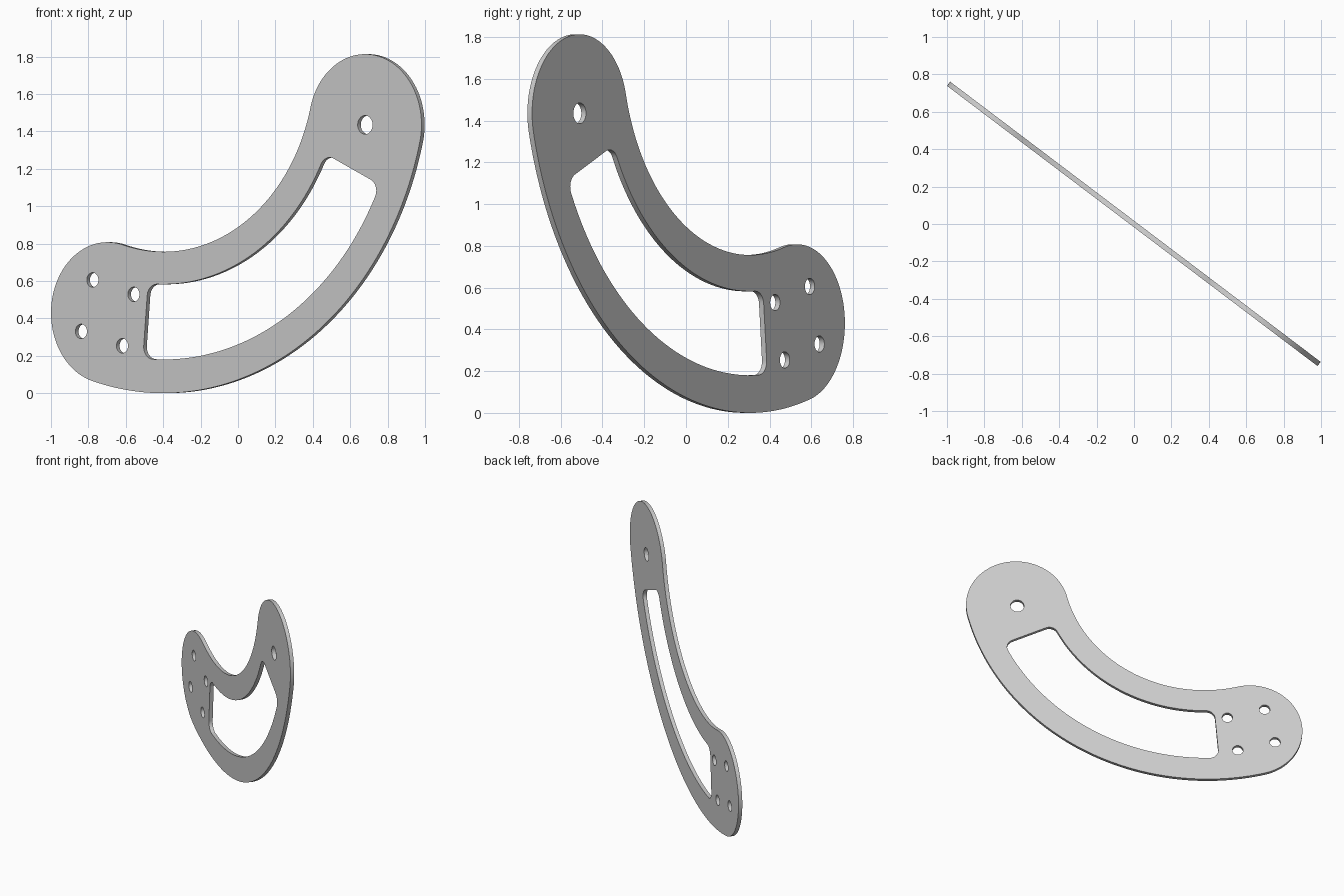
import bpy, bmesh
from math import sin, cos, asin, radians, degrees

if "Cube" in bpy.data.objects:
    bpy.data.objects.remove(bpy.data.objects["Cube"])

CENTRE = (-0.49, 1.772)        # centre of the arm's curvature, in the plate's plane
R, HALF = 1.394, 0.378         # centreline radius, half width of the arm
A0, A1 = -15.6, 76.0           # end angles, measured from straight down
THICK = 0.028
TURN = -37.1                   # plate's rotation about z


def polar(c, r, deg):
    a = radians(deg)
    return (c[0] + r * sin(a), c[1] - r * cos(a))


def arc(c, r, d0, d1, n):
    return [polar(c, r, d0 + (d1 - d0) * i / n) for i in range(n + 1)]


def circle(c, r, n=40):
    return arc(c, r, 0, 360, n)[:-1]


left_end, right_end = polar(CENTRE, R, A0), polar(CENTRE, R, A1)

# Outline: curved slot shape with round ends
outline = (arc(CENTRE, R + HALF, A0, A1, 72) + arc(right_end, HALF, A1, A1 + 180, 48)
           + arc(CENTRE, R - HALF, A1, A0, 72) + arc(left_end, HALF, A0 + 180, A0 + 360, 48))

# Window: curved opening with radial ends and rounded corners
RO, RI, F, W0, W1 = 1.592, 1.19, 0.065, -4.95, 65.6
do, di = degrees(asin(F / (RO - F))), degrees(asin(F / (RI + F)))


def corner(r, phi, d0, d1):
    return arc(polar(CENTRE, r, phi), F, d0, d1, 10)


window = (arc(CENTRE, RO, W0 + do, W1 - do, 60)
          + corner(RO - F, W1 - do, W1 - do, W1 + 90)
          + corner(RI + F, W1 - di, W1 + 90, W1 - di + 180)
          + arc(CENTRE, RI, W1 - di, W0 + di, 60)
          + corner(RI + F, W0 + di, W0 + di + 180, W0 + 270)
          + corner(RO - F, W0 + do, W0 + 270, W0 + do + 360))

# Pivot hole and four bolt holes
loops = [outline, window, circle(right_end, 0.05)]
loops += [circle(polar(left_end, 0.202, A0 + 45 + 90 * k), 0.039) for k in range(4)]

# Filled, extruded plate
curve = bpy.data.curves.new("curved_plate", 'CURVE')
curve.dimensions = '2D'
curve.fill_mode = 'BOTH'
curve.extrude = THICK / 2
for pts in loops:
    pts = [p for i, p in enumerate(pts)
           if abs(p[0] - pts[i - 1][0]) + abs(p[1] - pts[i - 1][1]) > 1e-5]
    s = curve.splines.new('POLY')
    s.points.add(len(pts) - 1)
    for q, (u, v) in zip(s.points, pts):
        q.co = (u, v, 0, 1)
    s.use_cyclic_u = True

plate = bpy.data.objects.new("curved_plate", curve)
bpy.context.collection.objects.link(plate)
plate.rotation_euler = (radians(90), 0, radians(TURN))
bpy.context.view_layer.objects.active = plate
plate.select_set(True)
bpy.ops.object.convert(target='MESH')

# Weld the faces to the rim and smooth the curved walls
plate = bpy.context.object
bm = bmesh.new()
bm.from_mesh(plate.data)
bmesh.ops.remove_doubles(bm, verts=bm.verts, dist=1e-5)
bmesh.ops.recalc_face_normals(bm, faces=bm.faces)
bm.to_mesh(plate.data)
bm.free()
bpy.ops.object.shade_smooth_by_angle(angle=radians(30))
